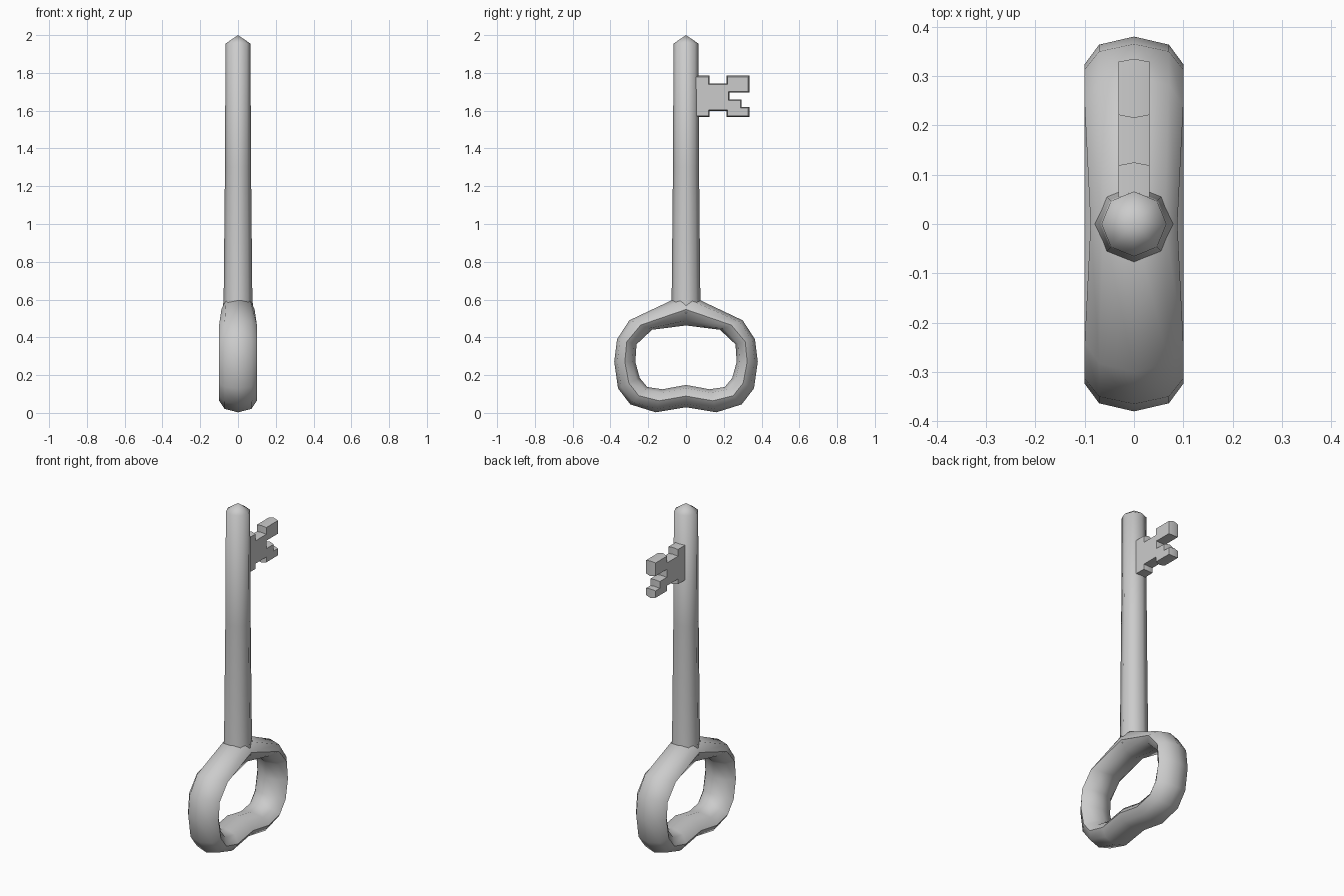
import bpy, bmesh, math
from mathutils import Vector

if "Cube" in bpy.data.objects:
    bpy.data.objects.remove(bpy.data.objects["Cube"])


def finish(name, bm, angle):
    bmesh.ops.recalc_face_normals(bm, faces=bm.faces[:])
    me = bpy.data.meshes.new(name)
    bm.to_mesh(me)
    bm.free()
    ob = bpy.data.objects.new(name, me)
    bpy.context.collection.objects.link(ob)
    bpy.ops.object.select_all(action='DESELECT')
    ob.select_set(True)
    bpy.context.view_layer.objects.active = ob
    bpy.ops.object.shade_smooth_by_angle(angle=math.radians(angle))
    return ob


def bridge(bm, a, b):
    n = len(a)
    for i in range(n):
        bm.faces.new((a[i], a[(i + 1) % n], b[(i + 1) % n], b[i]))


# Bow: octagonal section swept round half the loop, then mirrored
half = [  # outer y,z  inner y,z  half width
    (0.30, 0.49, 0.18, 0.44, 0.10),
    (0.365, 0.39, 0.262, 0.363, 0.10),
    (0.38, 0.27, 0.268, 0.27, 0.10),
    (0.36, 0.13, 0.245, 0.185, 0.10),
    (0.295, 0.045, 0.205, 0.137, 0.10),
    (0.16, 0.003, 0.125, 0.125, 0.10),
]
top = (0, 0.632, 0, 0.463, 0.088)
bottom = (0, 0.03, 0, 0.148, 0.10)
mirrored = [(-a, b, -c, d, w) for a, b, c, d, w in reversed(half)]
bm = bmesh.new()
rings = []
for oy, oz, iy, iz, w in [top] + half + [bottom] + mirrored:
    o, i = Vector((0, oy, oz)), Vector((0, iy, iz))
    ring = []
    for k in range(8):
        t = k * math.pi / 4
        p = (o + i) / 2 + (o - i) / 2 * math.sin(t)
        p.x = w * math.cos(t)
        ring.append(bm.verts.new(p))
    rings.append(ring)
for k in range(len(rings)):
    bridge(bm, rings[k - 1], rings[k])
finish("bow", bm, 50)

# Shaft: tapered octagon with a pointed tip
bm = bmesh.new()
rings = []
for z, r in [(0.53, 0.083), (0.605, 0.076), (1.3, 0.069), (1.955, 0.066)]:
    rings.append([bm.verts.new((r * math.cos(k * math.pi / 4),
                                r * math.sin(k * math.pi / 4), z)) for k in range(8)])
for a, b in zip(rings, rings[1:]):
    bridge(bm, a, b)
bm.faces.new(rings[0])
tip = bm.verts.new((0, 0, 2.0))
for k in range(8):
    bm.faces.new((rings[-1][k], rings[-1][(k + 1) % 8], tip))
finish("shaft", bm, 65)

# Bit: notched profile with a slight ridge along its middle
profile = [(0.03, 1.567), (0.125, 1.567), (0.125, 1.598), (0.215, 1.598),
           (0.215, 1.567), (0.335, 1.567), (0.335, 1.62), (0.295, 1.62),
           (0.295, 1.66), (0.23, 1.66), (0.23, 1.695), (0.335, 1.695),
           (0.335, 1.785), (0.215, 1.785), (0.215, 1.745), (0.125, 1.745),
           (0.125, 1.785), (0.03, 1.785)]


def inset(pts, d):
    out = []
    for k in range(len(pts)):
        p = Vector(pts[k])
        e1 = (p - Vector(pts[k - 1])).normalized()
        e2 = (Vector(pts[(k + 1) % len(pts)]) - p).normalized()
        out.append(p + d * (Vector((-e1.y, e1.x)) + Vector((-e2.y, e2.x))))
    return out


bm = bmesh.new()
rings = []
for x, d in [(-0.031, 0.006), (0, 0), (0.031, 0.006)]:
    rings.append([bm.verts.new((x, p[0], p[1])) for p in inset(profile, d)])
bridge(bm, rings[0], rings[1])
bridge(bm, rings[1], rings[2])
bm.faces.new(rings[0])
bm.faces.new(rings[2])
finish("bit", bm, 50)
